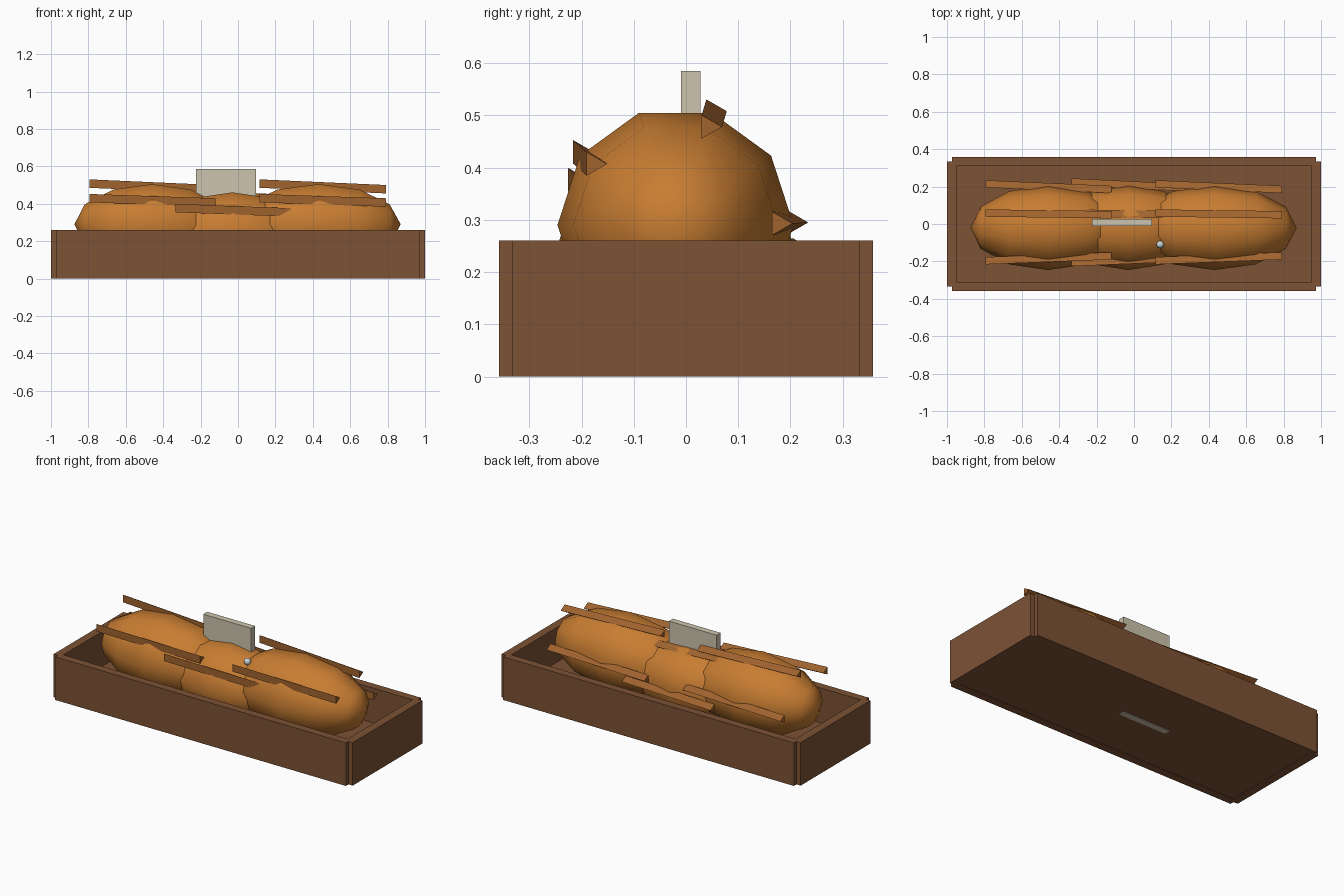
import bpy, bmesh, math
from mathutils import Matrix, Vector

if "Cube" in bpy.data.objects:
    bpy.data.objects.remove(bpy.data.objects["Cube"])


def srgb(r, g, b):
    f = lambda c: c / 12.92 if c <= 0.04045 else ((c + 0.055) / 1.055) ** 2.4
    return tuple(f(c / 255) for c in (r, g, b)) + (1.0,)


def material(name, rgb):
    m = bpy.data.materials.new(name)
    m.diffuse_color = srgb(*rgb)
    m.use_nodes = True
    m.node_tree.nodes["Principled BSDF"].inputs["Base Color"].default_value = m.diffuse_color
    return m


BOX = material("dark wood", (125, 82, 53))
LOAF = material("golden orange", (200, 125, 50))
STICK = material("light wood", (160, 99, 46))
TAG = material("cream card", (205, 196, 173))
BEAD = material("pale grey", (200, 210, 215))


def finish(name, bm, mat, smooth=False):
    bmesh.ops.recalc_face_normals(bm, faces=bm.faces[:])
    me = bpy.data.meshes.new(name)
    bm.to_mesh(me)
    bm.free()
    for p in me.polygons:
        p.use_smooth = smooth
    me.materials.append(mat)
    ob = bpy.data.objects.new(name, me)
    bpy.context.collection.objects.link(ob)
    return ob


def box(name, lo, hi, mat):
    lo, hi = Vector(lo), Vector(hi)
    bm = bmesh.new()
    bmesh.ops.create_cube(bm, size=1, matrix=Matrix.Translation((lo + hi) / 2)
                          @ Matrix.Diagonal((*(hi - lo), 1)))
    return finish(name, bm, mat)


def ellipsoid(name, centre, radii, segments, rings, mat):
    # poles lie along x
    bm = bmesh.new()
    bmesh.ops.create_uvsphere(bm, u_segments=segments, v_segments=rings, radius=1,
                              matrix=Matrix.Translation(centre)
                              @ Matrix.Diagonal((*radii, 1))
                              @ Matrix.Rotation(math.pi / 2, 4, 'Y'))
    return finish(name, bm, mat, True)


def stick(name, start, end):
    # three-sided prism, one edge pointing to +y
    bm = bmesh.new()
    rings = []
    for c in (start, end):
        rings.append([bm.verts.new((c[0], c[1] + 0.026 * math.cos(a), c[2] + 0.026 * math.sin(a)))
                      for a in (0, math.tau / 3, 2 * math.tau / 3)])
    a, b = rings
    bm.faces.new(a)
    bm.faces.new(b[::-1])
    for i in range(3):
        j = (i + 1) % 3
        bm.faces.new((a[i], a[j], b[j], b[i]))
    finish(name, bm, STICK)


# tray with overlapping corner boards
box("tray_floor", (-0.96, -0.32, 0.003), (0.96, 0.32, 0.05), BOX)
for s, side in ((-1, "front"), (1, "back")):
    y0, y1 = sorted((s * 0.31, s * 0.358))
    box(side + "_board", (-0.972, y0, 0), (0.972, y1, 0.26), BOX)
for s, side in ((-1, "left"), (1, "right")):
    x0, x1 = sorted((s * 0.95, s * 1.0))
    box(side + "_board", (x0, -0.333, 0), (x1, 0.333, 0.26), BOX)

# three joined lumps
ellipsoid("left_lump", (-0.46, -0.02, 0.29), (0.415, 0.226, 0.226), 10, 6, LOAF)
ellipsoid("middle_lump", (-0.03, -0.02, 0.25), (0.38, 0.226, 0.222), 10, 6, LOAF)
ellipsoid("right_lump", (0.43, -0.02, 0.29), (0.44, 0.226, 0.226), 10, 6, LOAF)

# sticks: three rows on each lump; (x start, x end, y shift outwards, z drop)
rows = {"front": ((-0.203, 0.43), (-0.177, 0.407), -1),
        "top": ((0.052, 0.508), (0.043, 0.478), 0),
        "back": ((0.208, 0.295), (0.178, 0.293), 1)}
columns = {"left": (-0.795, -0.12, 0, 0),
           "middle": (-0.335, 0.28, 0.01, 0.053),
           "right": (0.115, 0.79, 0, 0)}
for cname, (x0, x1, out, drop) in columns.items():
    for rname, (p, q, s) in rows.items():
        stick(f"{cname}_{rname}_stick", (x0, p[0] + s * out, p[1] - drop),
              (x1, q[0] + s * out, q[1] - drop))

# upright card through the middle and a small bead
box("card", (-0.225, -0.01, 0), (0.095, 0.028, 0.585), TAG)
ellipsoid("bead", (0.14, -0.11, 0.435), (0.02, 0.02, 0.02), 12, 8, BEAD)
